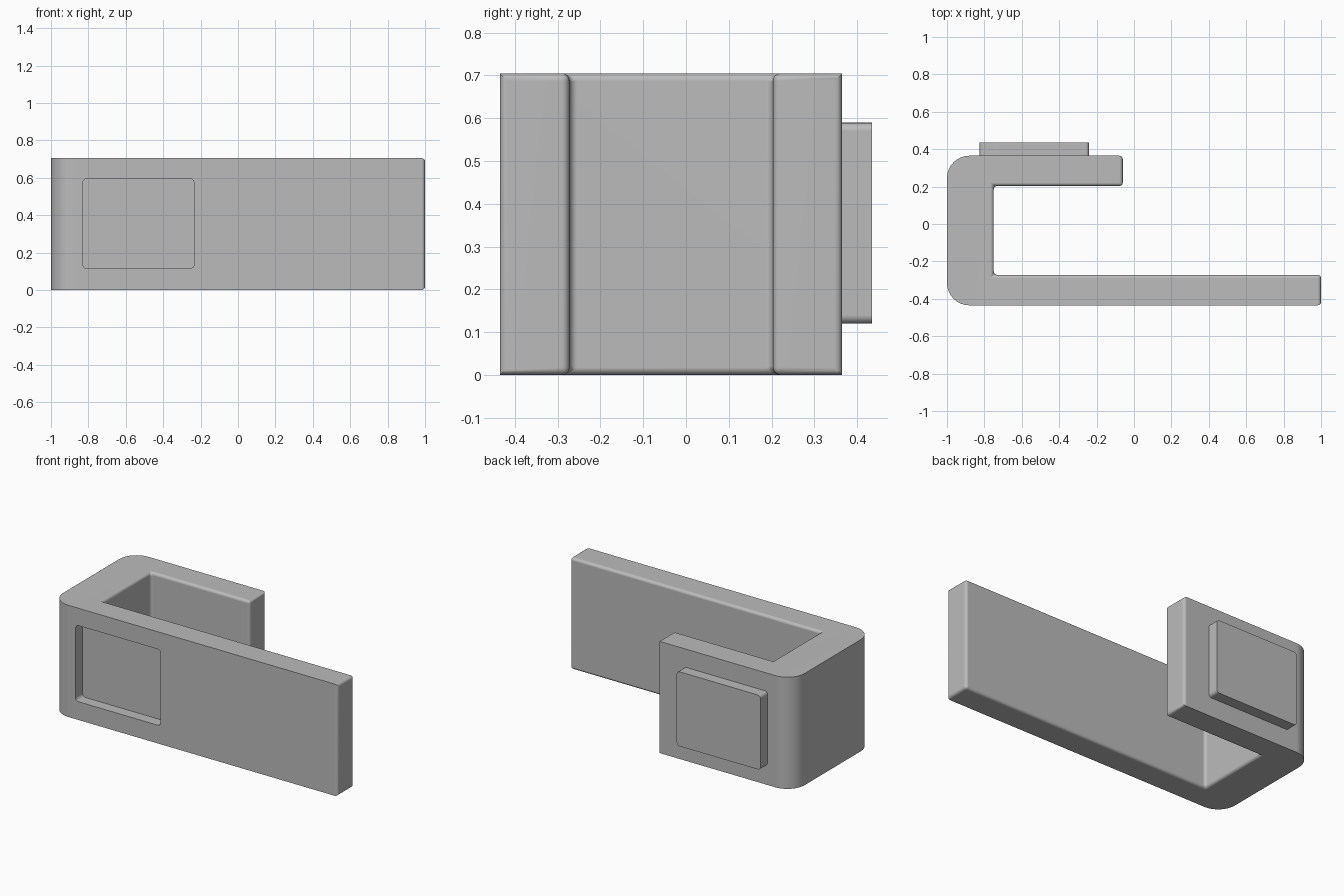
import bpy, bmesh, math

if "Cube" in bpy.data.objects:
    bpy.data.objects.remove(bpy.data.objects["Cube"])

H = 0.705                      # height of the clip
FRONT, BACK = -0.435, 0.365    # outer faces of the two arms
EDGE = 0.018                   # small edge rounding

grey = bpy.data.materials.new("plain grey")
grey.diffuse_color = (0.5, 0.5, 0.5, 1)
grey.use_nodes = True
grey.node_tree.nodes["Principled BSDF"].inputs["Base Color"].default_value = grey.diffuse_color


def make_object(name, bm):
    bmesh.ops.recalc_face_normals(bm, faces=bm.faces)
    mesh = bpy.data.meshes.new(name)
    bm.to_mesh(mesh)
    bm.free()
    mesh.materials.append(grey)
    ob = bpy.data.objects.new(name, mesh)
    bpy.context.collection.objects.link(ob)
    return ob


def bevel(bm, edges, radius, segments):
    bmesh.ops.bevel(bm, geom=edges, offset=radius, offset_type='OFFSET',
                    segments=segments, profile=0.5, affect='EDGES', clamp_overlap=True)


def along(edge, axis):
    d = edge.verts[1].co - edge.verts[0].co
    return abs(d[axis]) > 0.99 * d.length


def finish(ob):
    bpy.ops.object.select_all(action='DESELECT')
    ob.select_set(True)
    bpy.context.view_layer.objects.active = ob
    bpy.ops.object.shade_smooth_by_angle(angle=math.radians(30))
    ob.modifiers.new("even shading", 'WEIGHTED_NORMAL').keep_sharp = True


def rounded_block(name, x0, x1, y0, y1, z0, z1, radius):
    """Block whose four edges running front to back are rounded."""
    bm = bmesh.new()
    bmesh.ops.create_cube(bm, size=1)
    for v in bm.verts:
        v.co = ((x0 + x1) / 2 + v.co.x * (x1 - x0),
                (y0 + y1) / 2 + v.co.y * (y1 - y0),
                (z0 + z1) / 2 + v.co.z * (z1 - z0))
    bevel(bm, [e for e in bm.edges if along(e, 1)], radius, 4)
    return make_object(name, bm)


# Clip body: J-shaped outline with a long front arm and a short back arm
outline = [(-1, FRONT), (1, FRONT), (1, -0.272), (-0.75, -0.272),
           (-0.75, 0.203), (-0.06, 0.203), (-0.06, BACK), (-1, BACK)]
bm = bmesh.new()
base = bm.faces.new([bm.verts.new((x, y, 0)) for x, y in outline])
top = bmesh.ops.extrude_face_region(bm, geom=[base])["geom"]
for v in top:
    if isinstance(v, bmesh.types.BMVert):
        v.co.z = H

# Large rounding on the two outer corners of the bend
bevel(bm, [e for e in bm.edges if along(e, 2) and e.verts[0].co.x < -0.9], 0.12, 8)


# Small rounding on the inner edges and the arm ends
def is_small_edge(e):
    if max(v.co.x for v in e.verts) < -0.76:
        return False
    outer = any(all(abs(v.co.y - y) < 1e-4 for v in e.verts) for y in (FRONT, BACK))
    return not (outer and along(e, 0))


bevel(bm, [e for e in bm.edges if is_small_edge(e)], EDGE, 4)
body = make_object("clip_body", bm)

# Shallow pocket in the front face
cutter = rounded_block("pocket_cutter", -0.83, -0.235, FRONT - 0.1, FRONT + 0.07,
                       0.115, 0.595, 0.022)
cutter.hide_render = True
cut = body.modifiers.new("pocket", 'BOOLEAN')
cut.operation = 'DIFFERENCE'
cut.solver = 'EXACT'
cut.object = cutter
bpy.context.view_layer.objects.active = body
bpy.ops.object.modifier_apply(modifier=cut.name)
bpy.data.objects.remove(cutter)
finish(body)

# Raised pad on the back face that matches the pocket
pad = rounded_block("back_pad", -0.825, -0.24, BACK - 0.02, 0.435, 0.12, 0.59, 0.02)
finish(pad)
